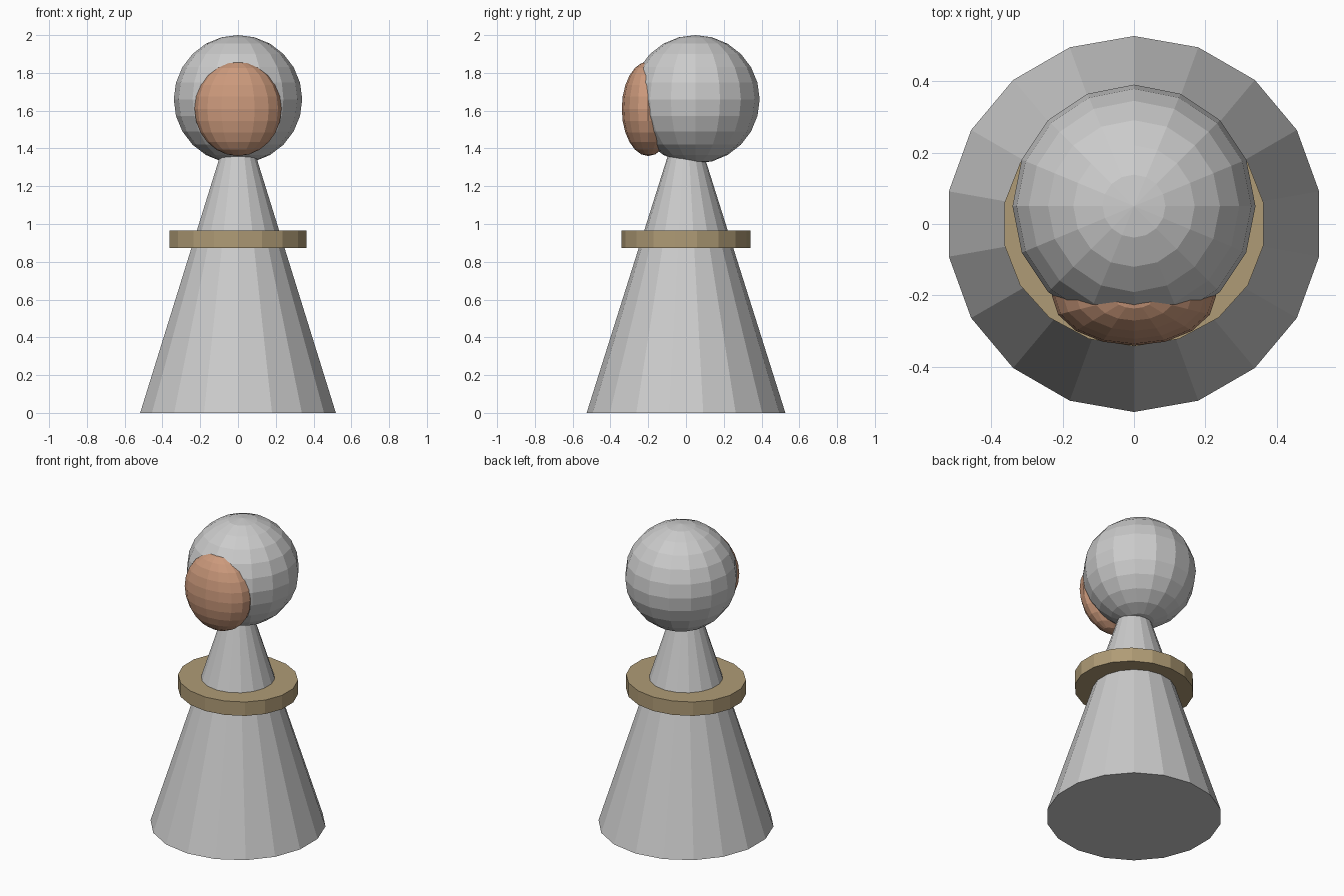
import bpy

if "Cube" in bpy.data.objects:
    bpy.data.objects.remove(bpy.data.objects["Cube"])


def paint(obj, colour):
    mat = bpy.data.materials.new(obj.name + "_colour")
    mat.diffuse_color = (*colour, 1.0)
    mat.use_nodes = True
    mat.node_tree.nodes["Principled BSDF"].inputs["Base Color"].default_value = mat.diffuse_color
    obj.data.materials.append(mat)


def ball(name, centre, radii):
    bpy.ops.mesh.primitive_uv_sphere_add(segments=16, ring_count=12, radius=1, location=centre)
    obj = bpy.context.object
    obj.name = name
    obj.scale = radii
    return obj


def taper(name, z0, z1, r0, r1, y_scale=1.0):
    # 18-sided solid between two heights
    bpy.ops.mesh.primitive_cone_add(vertices=18, radius1=r0, radius2=r1,
                                    depth=z1 - z0, location=(0, 0, (z0 + z1) / 2))
    obj = bpy.context.object
    obj.name = name
    obj.scale.y = y_scale
    return obj


# Tapered body, running up into the head
taper("body", 0.0, 1.40, 0.526, 0.084)

# Slightly oval belt around the body
belt = taper("belt", 0.873, 0.965, 0.368, 0.368, 0.93)
paint(belt, (0.43, 0.33, 0.18))

# Round head, set a little back
ball("head", (0, 0.05, 1.66), (0.34, 0.34, 0.34))

# Flattened face on the front of the head
face = ball("face", (0, -0.20, 1.61), (0.23, 0.14, 0.25))
paint(face, (0.60, 0.32, 0.20))
